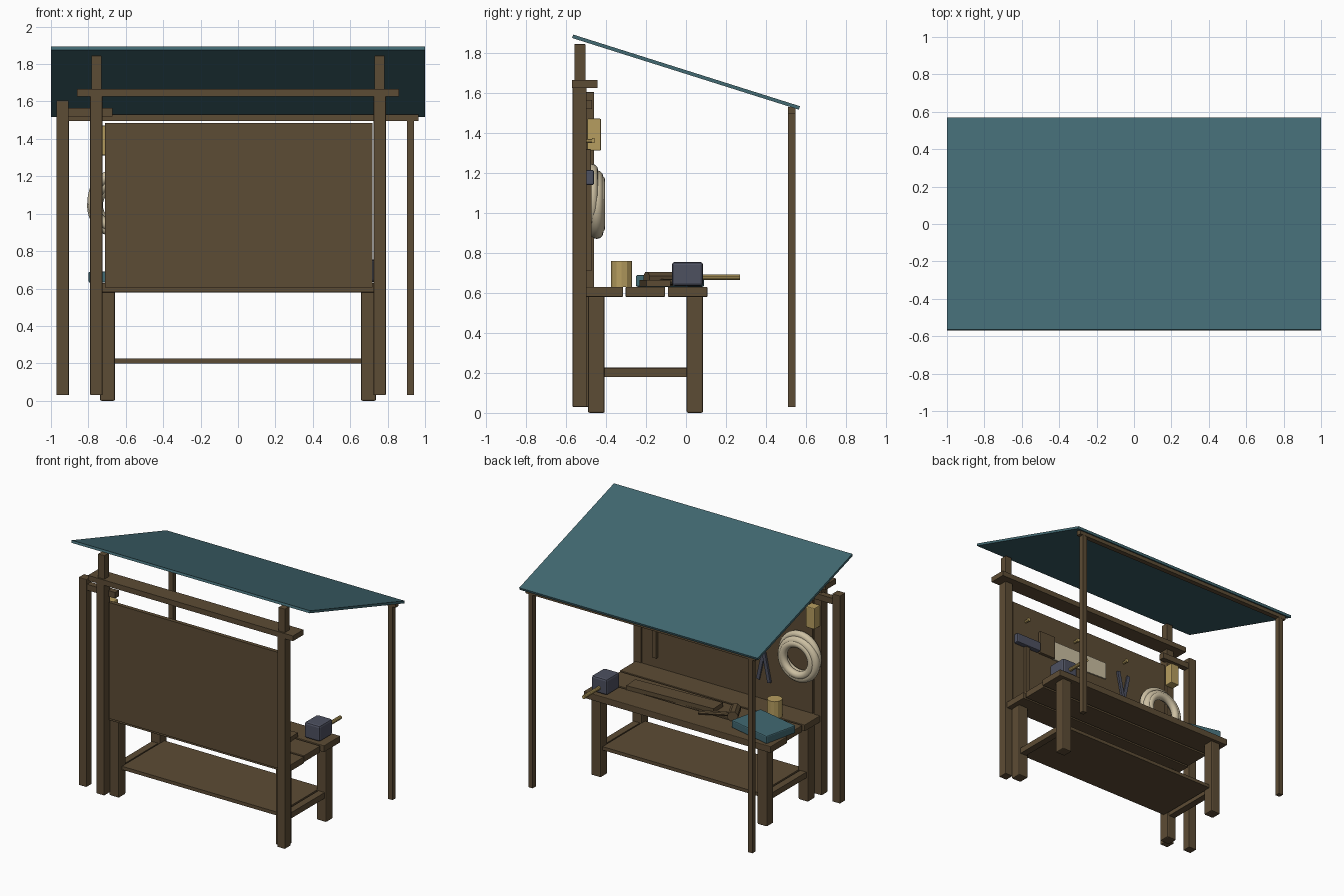
import bpy, bmesh, math
from mathutils import Matrix

if "Cube" in bpy.data.objects:
    bpy.data.objects.remove(bpy.data.objects["Cube"])


def material(name, rgb):
    m = bpy.data.materials.new(name)
    m.diffuse_color = (*rgb, 1)
    m.use_nodes = True
    m.node_tree.nodes["Principled BSDF"].inputs["Base Color"].default_value = m.diffuse_color
    return m


WOOD = material("brown_wood", (0.108, 0.072, 0.035))
TEAL = material("teal_cloth", (0.054, 0.142, 0.168))
PALE = material("yellow_wood", (0.47, 0.34, 0.115))
IRON = material("slate_iron", (0.075, 0.082, 0.118))
ROPE = material("cream_rope", (0.60, 0.52, 0.36))


def finish(name, bm, mat, loc=(0, 0, 0), rot=(0, 0, 0), bevel=0.0):
    me = bpy.data.meshes.new(name)
    bm.to_mesh(me)
    bm.free()
    me.materials.append(mat)
    ob = bpy.data.objects.new(name, me)
    bpy.context.collection.objects.link(ob)
    ob.location, ob.rotation_euler = loc, rot
    if bevel:
        mod = ob.modifiers.new("Bevel", 'BEVEL')
        mod.width, mod.segments = bevel, 2
    return ob


def block(name, x, y, z, mat=WOOD, rot=(0, 0, 0), bevel=0.0):
    """Box from (min, max) ranges, turned about its own centre."""
    bm = bmesh.new()
    bmesh.ops.create_cube(bm, size=1)
    bmesh.ops.scale(bm, verts=bm.verts, vec=(x[1] - x[0], y[1] - y[0], z[1] - z[0]))
    centre = [(r[0] + r[1]) / 2 for r in (x, y, z)]
    return finish(name, bm, mat, centre, rot, bevel)


def rod(name, loc, radius, length, mat, sides=12, rot=(0, 0, 0)):
    bm = bmesh.new()
    bmesh.ops.create_cone(bm, cap_ends=True, segments=sides, radius1=radius,
                          radius2=radius, depth=length)
    return finish(name, bm, mat, loc, rot)


def mirrored(r, s):
    return tuple(sorted((s * r[0], s * r[1])))


def slab(name, outline, y, depth, mat):
    """Flat shape in the xz plane, extruded along y."""
    bm = bmesh.new()
    face = bm.faces.new([bm.verts.new((px, y, pz)) for px, pz in outline])
    ext = bmesh.ops.extrude_face_region(bm, geom=[face])
    moved = [g for g in ext["geom"] if isinstance(g, bmesh.types.BMVert)]
    bmesh.ops.translate(bm, verts=moved, vec=(0, depth, 0))
    bmesh.ops.recalc_face_normals(bm, faces=bm.faces)
    return finish(name, bm, mat)


# Sloping canopy
block("canopy", (-1, 1), (-0.595, 0.595), (1.696, 1.714), TEAL,
      rot=(-math.atan2(0.36, 1.14), 0, 0))

# Frame posts, legs and shelf rails on both sides
for s, side in ((-1, "left"), (1, "right")):
    block("front_post_" + side, mirrored((0.725, 0.79), s), (-0.567, -0.497), (0.03, 1.64), bevel=0.003)
    block("post_extension_" + side, mirrored((0.73, 0.784), s), (-0.558, -0.503), (1.62, 1.845), bevel=0.003)
    block("rear_post_" + side, mirrored((0.903, 0.94), s), (0.51, 0.547), (0.03, 1.5))
    block("shelf_rail_" + side, mirrored((0.672, 0.725), s), (-0.41, 0.01), (0.18, 0.224))
    for y, end in (((-0.49, -0.407), "front"), ((0.003, 0.085), "rear")):
        block(f"bench_leg_{end}_{side}", mirrored((0.657, 0.738), s), y, (0, 0.585), bevel=0.008)
block("outer_post", (-0.97, -0.905), (-0.525, -0.46), (0.03, 1.605), bevel=0.003)
block("outer_beam", (-0.935, -0.67), (-0.515, -0.47), (1.52, 1.565))
block("front_beam", (-0.86, 0.86), (-0.57, -0.444), (1.626, 1.666))
block("rear_beam", (-0.965, 0.965), (0.51, 0.548), (1.495, 1.53))

# Back board
block("tool_board", (-0.712, 0.72), (-0.53, -0.5), (0.605, 1.485))

# Bench planks and lower shelf
for i, (y, over) in enumerate((((-0.51, -0.315), 0.775), ((-0.302, -0.105), 0.765),
                               ((-0.09, 0.107), 0.785))):
    block(f"bench_plank_{i + 1}", (-over, over), y, (0.58, 0.63), bevel=0.004)
block("lower_shelf", (-0.66, 0.66), (-0.45, 0.06), (0.2, 0.226))

# Iron mallet on the bench
block("mallet_head", (0.605, 0.735), (-0.07, 0.085), (0.635, 0.755), IRON, bevel=0.014)
rod("mallet_handle", (0.67, 0.17, 0.678), 0.014, 0.2, PALE, 10, (math.pi / 2, 0, 0))

# Loose plank, folded cloth and cup
block("loose_plank", (-0.15, 0.56), (-0.215, -0.095), (0.632, 0.664), rot=(0, 0, 0.05))
block("folded_cloth", (-0.775, -0.415), (-0.215, 0.055), (0.631, 0.69), TEAL,
      rot=(0, 0, math.radians(-13)), bevel=0.008)
rod("cup", (-0.52, -0.322, 0.695), 0.053, 0.13, PALE, 12)

# Small wooden hammer lying on the bench
turn = math.atan2(0.1, 0.2)
rod("small_hammer_head", (-0.31, -0.135, 0.67), 0.038, 0.14, WOOD, 8,
    (math.pi / 2, math.pi / 8, turn))
rod("small_hammer_handle", (-0.2, -0.08, 0.655), 0.016, 0.25, WOOD, 8,
    (0, math.pi / 2, turn))

# Hammer hung on the board
block("hung_hammer_head", (0.49, 0.71), (-0.5, -0.46), (1.14, 1.215), IRON, bevel=0.008)
block("hung_hammer_handle", (0.582, 0.618), (-0.498, -0.474), (0.71, 1.15))

# Saw hung on the board
block("saw_handle", (0.34, 0.48), (-0.5, -0.475), (1.14, 1.32), bevel=0.005)
slab("saw_blade", [(0.345, 1.14), (-0.15, 1.16), (-0.15, 1.29), (0.345, 1.29)], -0.5, 0.01, ROPE)

# Crossed tongs
for s, side in ((-1, "left"), (1, "right")):
    y = -0.49 + 0.006 * s
    block("tong_arm_" + side, (-0.323, -0.297), (y - 0.008, y + 0.008), (0.77, 1.265), IRON,
          rot=(0, s * math.radians(12), 0))

# Hanging pegs, each with a small upturned tip
for i, x in enumerate((0.6, 0.14, -0.32)):
    rod(f"peg_{i + 1}", (x, -0.48, 1.36), 0.011, 0.045, PALE, 8, (math.pi / 2, 0, 0))
    block(f"peg_tip_{i + 1}", (x - 0.011, x + 0.011), (-0.47, -0.457), (1.35, 1.375), PALE)

# Lantern on the post
block("lantern", (-0.78, -0.707), (-0.495, -0.425), (1.312, 1.472), PALE, bevel=0.006)


# Rope coil made of stacked rings
def ring(name, centre, major, minor):
    bm = bmesh.new()
    n, m = 36, 12
    rows = []
    for i in range(n):
        a = 2 * math.pi * i / n
        row = []
        for j in range(m):
            b = 2 * math.pi * j / m
            r = major + minor * math.cos(b)
            row.append(bm.verts.new((r * math.cos(a), minor * math.sin(b), r * math.sin(a))))
        rows.append(row)
    for i in range(n):
        for j in range(m):
            p, q, k = rows[i], rows[(i + 1) % n], (j + 1) % m
            bm.faces.new((p[j], p[k], q[k], q[j])).smooth = True
    bmesh.ops.recalc_face_normals(bm, faces=bm.faces)
    finish(name, bm, ROPE, centre)


ring("rope_coil_back", (-0.63, -0.468, 1.07), 0.147, 0.028)
ring("rope_coil_middle", (-0.635, -0.447, 1.042), 0.138, 0.034)
ring("rope_coil_front", (-0.632, -0.432, 1.045), 0.118, 0.028)
